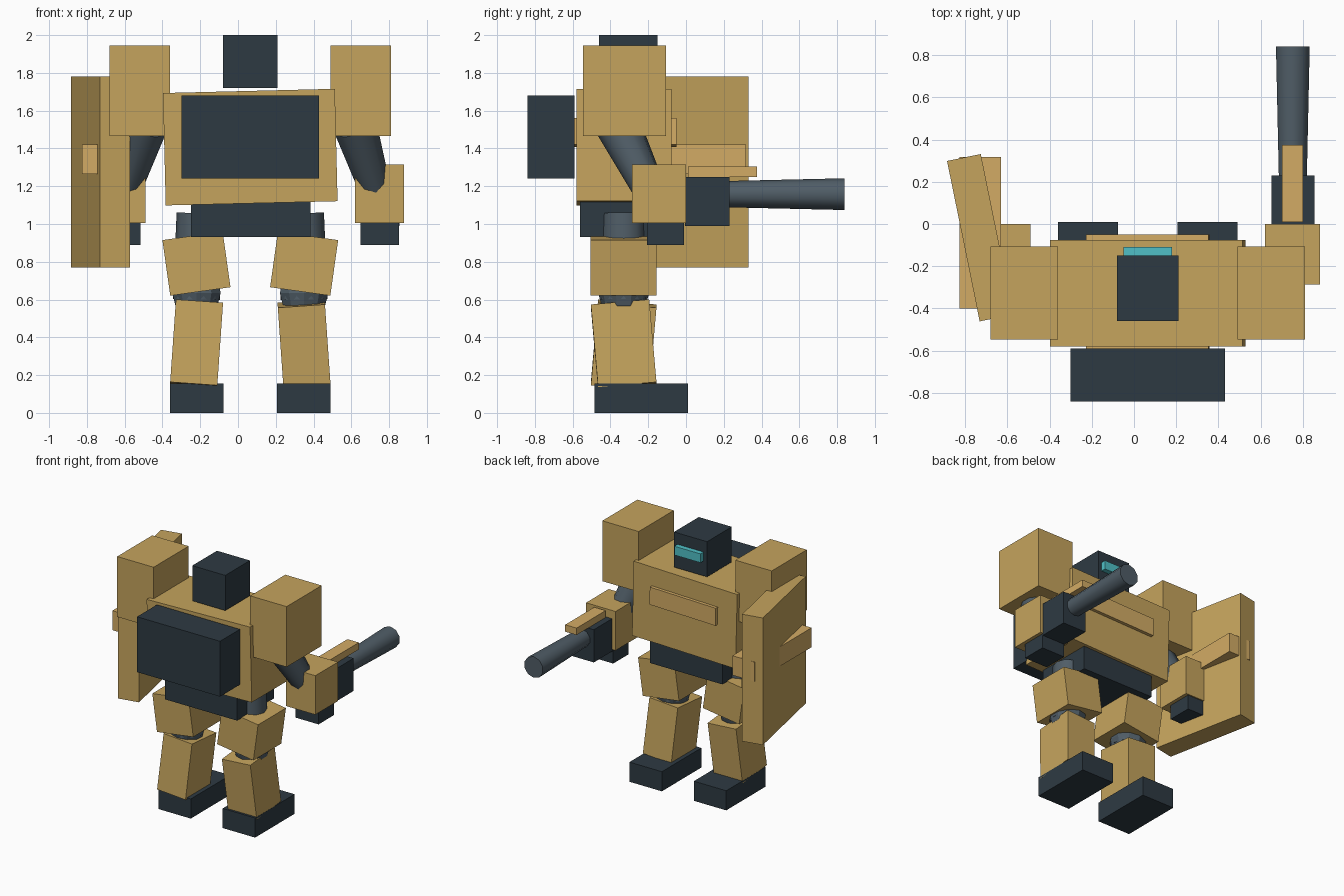
import bpy
from math import radians
from mathutils import Vector

if "Cube" in bpy.data.objects:
    bpy.data.objects.remove(bpy.data.objects["Cube"])


def material(name, r, g, b):
    m = bpy.data.materials.new(name)
    m.diffuse_color = (r, g, b, 1)
    m.use_nodes = True
    m.node_tree.nodes["Principled BSDF"].inputs["Base Color"].default_value = m.diffuse_color
    return m


GOLD = material("sand_gold", 0.56, 0.37, 0.11)
TRIM = material("trim_gold", 0.65, 0.41, 0.13)
DARK = material("dark_steel", 0.027, 0.042, 0.055)
LIMB = material("limb_steel", 0.08, 0.11, 0.135)
CYAN = material("visor_cyan", 0.08, 0.53, 0.57)

MID = 0.065   # x of the body's plane of symmetry
CY = -0.33    # y of the body's centre


def box(name, center, size, mat, rot=(0, 0, 0)):
    bpy.ops.mesh.primitive_cube_add(size=1, location=center,
                                    rotation=[radians(a) for a in rot])
    ob = bpy.context.object
    ob.name = name
    ob.scale = size
    ob.data.materials.append(mat)
    return ob


def span(name, x, y, z, mat):
    """Axis-aligned box from its extents."""
    return box(name, [(a + b) / 2 for a, b in (x, y, z)],
               [b - a for a, b in (x, y, z)], mat)


def limb(name, p0, p1, r0, r1, mat, sides=10):
    """Tapered cylinder between two points."""
    p0, p1 = Vector(p0), Vector(p1)
    d = p1 - p0
    bpy.ops.mesh.primitive_cone_add(vertices=sides, radius1=r0, radius2=r1,
                                    depth=d.length, location=(p0 + p1) / 2)
    ob = bpy.context.object
    ob.name = name
    ob.rotation_euler = d.to_track_quat('Z', 'Y').to_euler()
    ob.data.materials.append(mat)
    bpy.ops.object.shade_smooth_by_angle(angle=radians(40))


def joint(name, center, r):
    bpy.ops.mesh.primitive_uv_sphere_add(segments=10, ring_count=6,
                                         radius=r, location=center)
    ob = bpy.context.object
    ob.name = name
    ob.data.materials.append(LIMB)


# Torso, chest plate, hips and backpack
box("torso", (MID, -0.328, 1.407), (0.91, 0.505, 0.595), GOLD, (0, -1.4, 0))
box("chest_plate", (MID, -0.32, 1.485), (0.58, 0.54, 0.14), TRIM, (0, -1.4, 0))
span("hips", (-0.25, 0.385), (-0.56, -0.1), (0.93, 1.13), DARK)
span("backpack", (-0.30, 0.43), (-0.84, -0.59), (1.24, 1.68), DARK)

# Head
span("head", (-0.08, 0.21), (-0.46, -0.15), (1.72, 2.0), DARK)
span("visor", (-0.05, 0.18), (-0.16, -0.11), (1.84, 1.91), CYAN)

# Arms and legs, one pass per side
for side, s in (("left", -1), ("right", 1)):
    def X(d):
        return MID + s * d

    # Arm
    box(side + "_shoulder_pad", (X(0.585), -0.326, 1.705), (0.32, 0.44, 0.48), GOLD)
    joint(side + "_shoulder_joint", (X(0.565), -0.33, 1.535), 0.13)
    limb(side + "_upper_arm", (X(0.555), -0.36, 1.52), (X(0.685), -0.16, 1.11),
         0.12, 0.08, LIMB)
    box(side + "_forearm", (X(0.685), -0.143, 1.16), (0.26, 0.285, 0.31), GOLD)
    box(side + "_hand", (X(0.685), -0.108, 0.955), (0.205, 0.195, 0.13), DARK)

    # Leg
    limb(side + "_thigh_core", (X(0.275), CY, 1.058), (X(0.285), CY, 0.6),
         0.115, 0.125, LIMB)
    box(side + "_thigh_armor", (X(0.285), CY, 0.79), (0.322, 0.35, 0.297),
        GOLD, (0, 8 * s, 0))
    joint(side + "_knee_joint", (X(0.285), CY, 0.635), 0.135)
    box(side + "_shin_armor", (X(0.285), CY, 0.36), (0.25, 0.31, 0.44),
        GOLD, (5 * s, -4 * s, 0))
    box(side + "_foot", (X(0.283), -0.238, 0.078), (0.285, 0.495, 0.156), DARK)

# Blaster on the right hand
span("blaster_body", (0.65, 0.855), (-0.005, 0.23), (0.99, 1.25), DARK)
limb("blaster_barrel", (0.752, 0.15, 1.158), (0.752, 0.84, 1.158),
     0.068, 0.084, LIMB)
span("blaster_sight", (0.70, 0.80), (0.01, 0.375), (1.25, 1.305), TRIM)

# Shield on the left arm
box("shield", (-0.728, -0.065, 1.275), (0.163, 0.775, 1.01), GOLD, (0, 0, 11.5))
span("shield_bar", (-0.825, -0.63), (-0.40, 0.318), (1.265, 1.42), TRIM)
